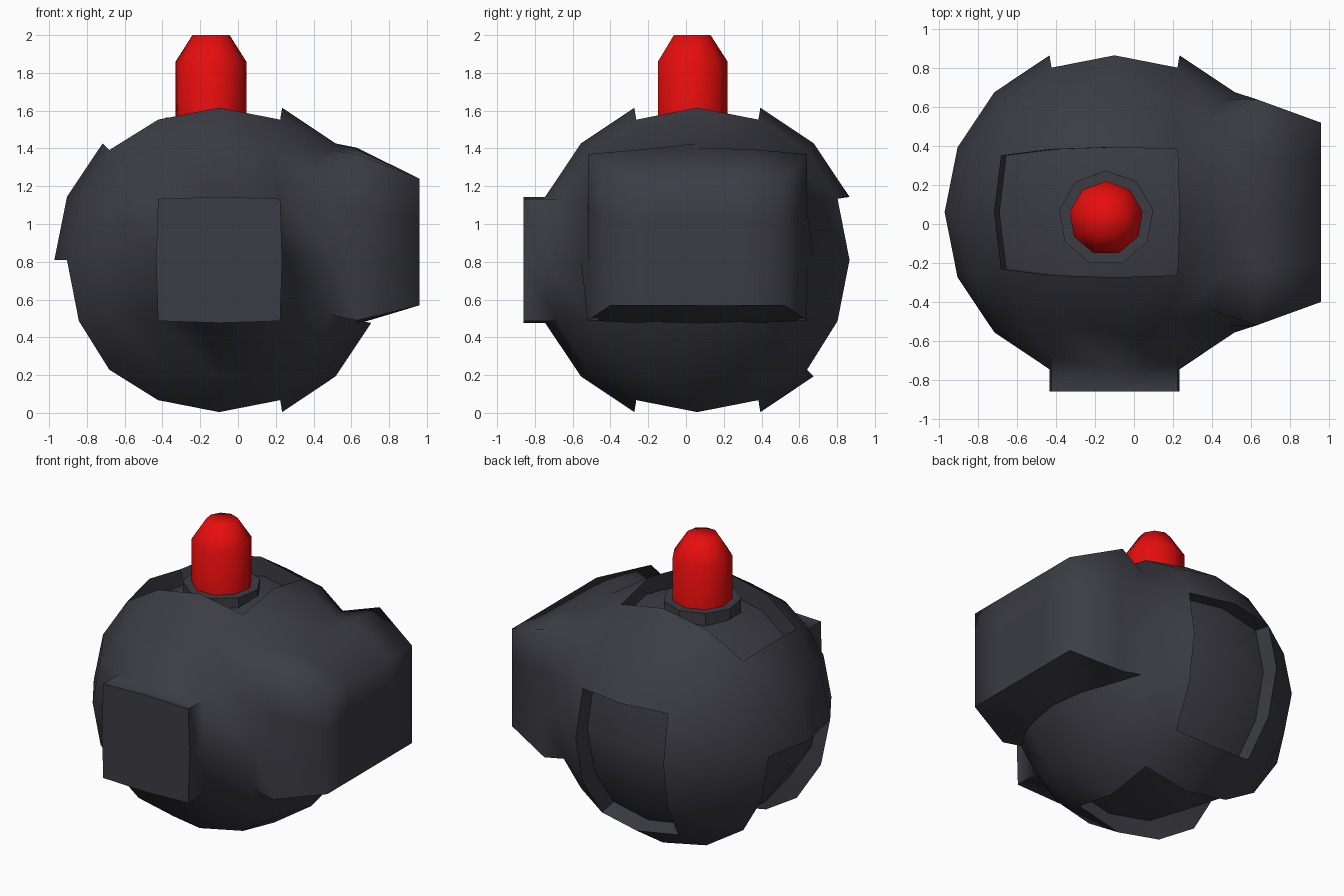
import bpy, bmesh, math
from mathutils import Vector

if "Cube" in bpy.data.objects:
    bpy.data.objects.remove(bpy.data.objects["Cube"])

CENTRE = Vector((-0.10, 0.06, 0.81))
R = 0.872


def material(name, rgb):
    m = bpy.data.materials.new(name)
    m.diffuse_color = (*rgb, 1)
    m.use_nodes = True
    m.node_tree.nodes["Principled BSDF"].inputs["Base Color"].default_value = m.diffuse_color
    return m


grey = material("dark grey", (0.045, 0.045, 0.058))
red = material("red", (0.8, 0.004, 0.004))


def finish(bm, name, mat, smooth=None):
    bmesh.ops.recalc_face_normals(bm, faces=bm.faces[:])
    me = bpy.data.meshes.new(name)
    bm.to_mesh(me)
    bm.free()
    ob = bpy.data.objects.new(name, me)
    bpy.context.collection.objects.link(ob)
    me.materials.append(mat)
    if smooth:
        me.polygons.foreach_set("use_smooth", [True] * len(me.polygons))
        me.set_sharp_from_angle(angle=math.radians(smooth))
    return ob


# --- body: cube divided 4 x 4 per side and rounded to a ball
bm = bmesh.new()
bmesh.ops.create_cube(bm, size=2)
bmesh.ops.subdivide_edges(bm, edges=bm.edges[:], cuts=3, use_grid_fill=True)
grid = bm.verts.layers.float_vector.new("grid")
for v in bm.verts:
    v[grid] = v.co


def pick(rule):
    return [f for f in bm.faces if rule(*f.calc_center_median())]


front = pick(lambda x, y, z: y < -.99 and abs(x) < .5 and abs(z) < .5)
right = pick(lambda x, y, z: x > .99 and z > -.5)
top = pick(lambda x, y, z: z > .99 and abs(y) < .5 and x < .5)
back = pick(lambda x, y, z: y > .99 and abs(x) < .5 and z < .5)
under = pick(lambda x, y, z: abs(y) < .5 and
             ((z < -.99 and x < .5) or (x < -.99 and z < 0)))

for v in bm.verts:
    c = v.co.copy()
    p = c.copy()
    for i in range(3):
        if abs(abs(c[i]) - .5) < .01:
            w = min(abs(c[j]) for j in range(3) if j != i)
            p[i] = c[i] * (.828 + .172 * w * w)
    v.co = p.normalized() * R
bm.normal_update()


def extrude(faces):
    geom = bmesh.ops.extrude_face_region(bm, geom=faces)["geom"]
    old = [f for f in faces if f.is_valid]
    if old:
        bmesh.ops.delete(bm, geom=old, context='FACES')
    return ([g for g in geom if isinstance(g, bmesh.types.BMFace)],
            [g for g in geom if isinstance(g, bmesh.types.BMVert)])


# recessed panels on top, back, and wrapping from underneath to the left
for faces in (top, back, under):
    n = sum((f.normal for f in faces), Vector()).normalized()
    _, verts = extrude(faces)
    for v in verts:
        v.co -= n * 0.13

# square block on the front
_, verts = extrude(front)
for v in verts:
    v.co.y = -0.86 - CENTRE.y

# tapered block on the right: a collar loop, then the flat end
faces = right
for x, sy, sz, dz, bulge in ((.73, .58, .587, -.027, .06),
                             (1.06, .46, .447, -.017, 0)):
    faces, verts = extrude(faces)
    for v in verts:
        g = v[grid]
        v.co = (x, sy * g.y,
                (sz * g.z + dz) * (1 + bulge * (1 - g.y ** 2)))

bmesh.ops.delete(bm, geom=[v for v in bm.verts if not v.link_faces], context='VERTS')
bm.verts.layers.float_vector.remove(grid)
bmesh.ops.translate(bm, vec=CENTRE, verts=bm.verts[:])
finish(bm, "body", grey, 72)


# --- nine-sided lamp parts made from stacked rings
def stack(name, rings, mat, smooth=None, sides=9):
    bm = bmesh.new()
    loops = []
    for r, z in rings:
        loops.append([bm.verts.new((-0.143 + r * math.cos(a), 0.03 + r * math.sin(a), z))
                      for a in (math.pi / 2 + k * math.tau / sides for k in range(sides))])
    for a, b in zip(loops, loops[1:]):
        for k in range(sides):
            j = (k + 1) % sides
            bm.faces.new((a[k], a[j], b[j], b[k]))
    bm.faces.new(loops[0][::-1])
    bm.faces.new(loops[-1])
    finish(bm, name, mat, smooth)


stack("lamp_collar", [(.245, 1.42), (.245, 1.565)], grey)
stack("lamp_bulb", [(.19, 1.5), (.19, 1.86), (.10, 2.0)], red, 72)
